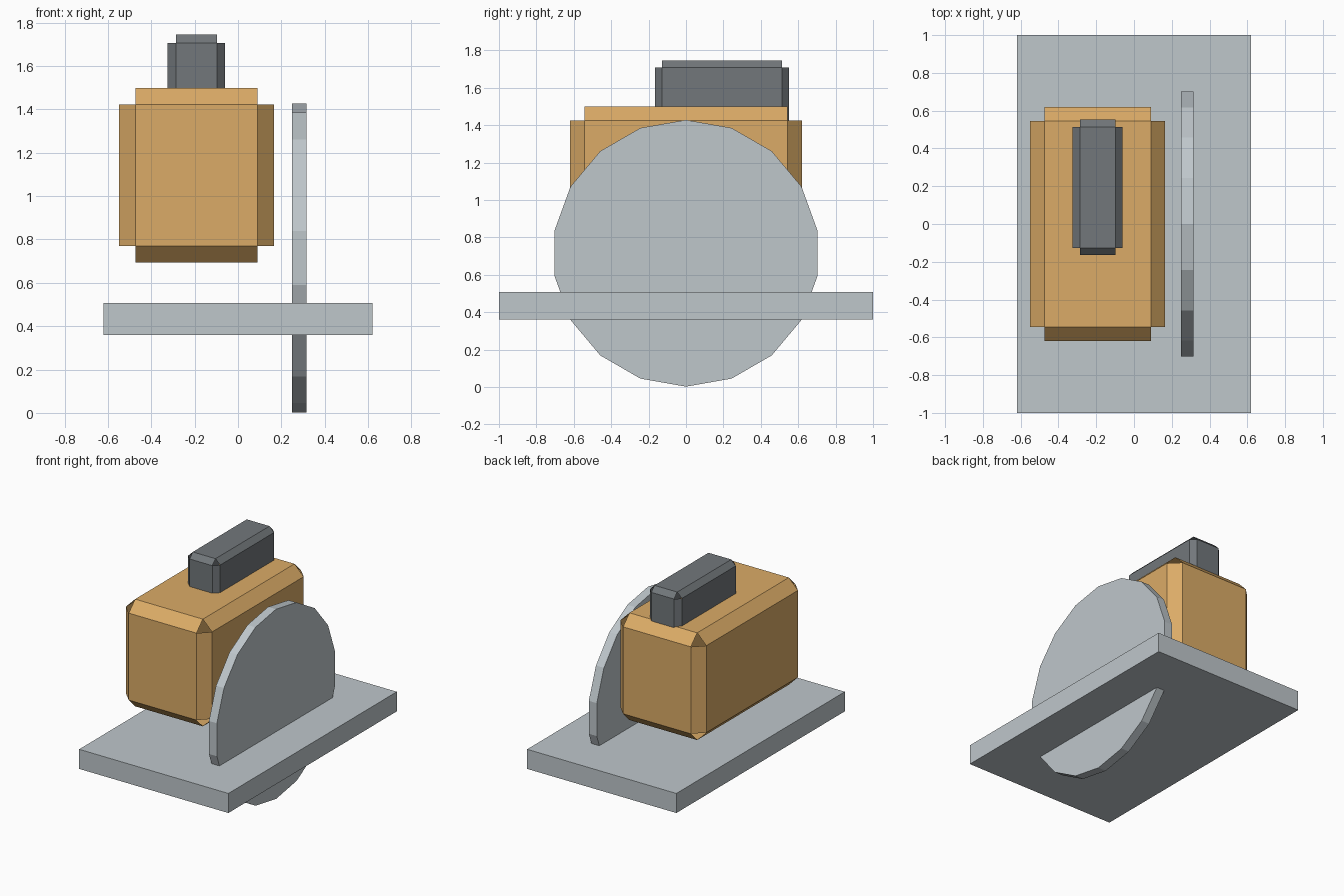
import bpy, bmesh, math
from mathutils import Matrix, Vector

cube = bpy.data.objects.get("Cube")
if cube:
    bpy.data.objects.remove(cube, do_unlink=True)


def make_material(name, rgb):
    mat = bpy.data.materials.new(name)
    mat.use_nodes = True
    colour = (*rgb, 1)
    mat.diffuse_color = colour
    mat.node_tree.nodes["Principled BSDF"].inputs["Base Color"].default_value = colour
    return mat


def add_object(name, bm, mat):
    mesh = bpy.data.meshes.new(name)
    bm.to_mesh(mesh)
    bm.free()
    mesh.materials.append(mat)
    obj = bpy.data.objects.new(name, mesh)
    bpy.context.collection.objects.link(obj)
    return obj


def box(name, low, high, mat, chamfer=0):
    """Box between two corners; chamfered boxes have open corner tips."""
    low, high = Vector(low), Vector(high)
    bm = bmesh.new()
    bmesh.ops.create_cube(bm, size=1)
    bmesh.ops.scale(bm, vec=high - low, verts=bm.verts)
    bmesh.ops.translate(bm, vec=(low + high) / 2, verts=bm.verts)
    if chamfer:
        bmesh.ops.bevel(bm, geom=bm.edges[:], offset=chamfer, segments=1,
                        profile=0.5, affect='EDGES')
        tips = [f for f in bm.faces if len(f.verts) == 3]
        bmesh.ops.delete(bm, geom=tips, context='FACES_ONLY')
    return add_object(name, bm, mat)


steel = make_material("light steel grey", (0.52, 0.57, 0.60))
orange = make_material("tan orange", (0.71, 0.41, 0.135))
dark = make_material("dark grey", (0.168, 0.185, 0.198))

# Base plate, motor housing and grip
box("base_plate", (-0.62, -1, 0.36), (0.62, 1, 0.507), steel)
box("motor_housing", (-0.55, -0.62, 0.695), (0.165, 0.62, 1.5), orange, 0.076)
box("handle", (-0.325, -0.165, 1.37), (-0.06, 0.552, 1.745), dark, 0.038)

# Round blade, axis along x, one vertex pointing straight up
bm = bmesh.new()
bmesh.ops.create_cone(bm, cap_ends=True, segments=18, radius1=0.713,
                      radius2=0.713, depth=0.066)
top = max(bm.verts, key=lambda v: v.co.x).co
spin = Matrix.Rotation(-math.atan2(top.y, top.x), 4, 'Z')
tilt = Matrix.Rotation(math.radians(90), 4, 'Y')
place = Matrix.Translation((0.283, 0, 0.715))
bm.transform(place @ tilt @ spin)
add_object("blade", bm, steel)
